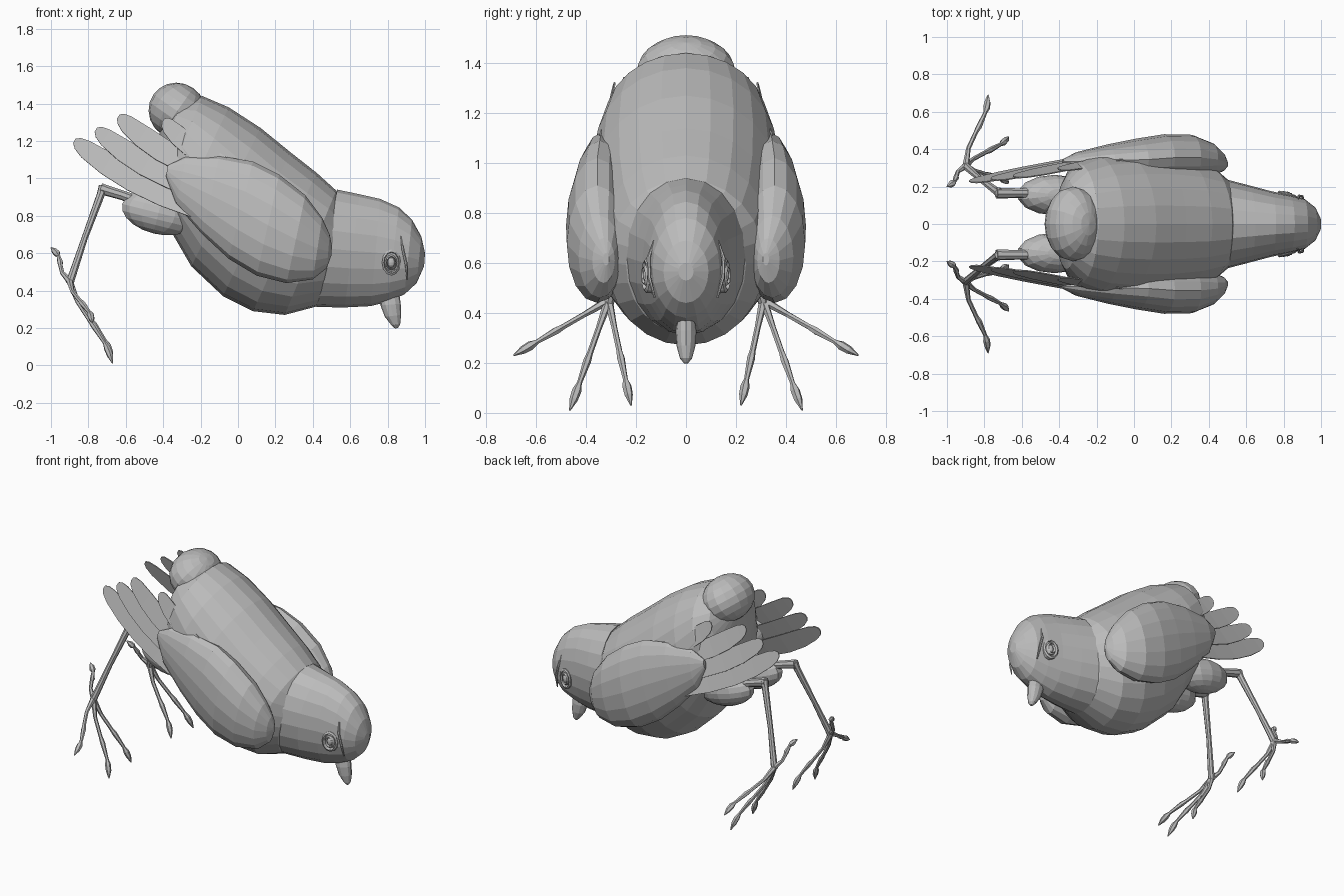
import bpy, bmesh, math
from mathutils import Vector

cube = bpy.data.objects.get("Cube")
if cube:
    bpy.data.objects.remove(cube)

grey = bpy.data.materials.new("plain_grey")
grey.use_nodes = True
grey.diffuse_color = (0.5, 0.5, 0.5, 1)
grey.node_tree.nodes["Principled BSDF"].inputs["Base Color"].default_value = (0.5, 0.5, 0.5, 1)


def make_object(name, bm):
    bmesh.ops.recalc_face_normals(bm, faces=bm.faces)
    mesh = bpy.data.meshes.new(name)
    bm.to_mesh(mesh)
    bm.free()
    mesh.materials.append(grey)
    obj = bpy.data.objects.new(name, mesh)
    bpy.context.collection.objects.link(obj)
    return obj


def skin_rings(name, rings):
    """Join a row of equal rings into a closed solid."""
    bm = bmesh.new()
    rows = [[bm.verts.new(p) for p in ring] for ring in rings]
    n = len(rows[0])
    for a, b in zip(rows, rows[1:]):
        for i in range(n):
            j = (i + 1) % n
            bm.faces.new((a[i], a[j], b[j], b[i]))
    bm.faces.new(rows[0])
    bm.faces.new(rows[-1])
    return make_object(name, bm)


def loft(name, stations, sides=24, side=1):
    """Elliptic sections: top x, top z, bottom x, bottom z, centre y, half width."""
    rings = []
    for tx, tz, bx, bz, cy, w in stations:
        ring = []
        for i in range(sides):
            a = math.tau * i / sides
            k = (1 + math.cos(a)) / 2
            ring.append((bx + (tx - bx) * k, side * (cy + w * math.sin(a)), bz + (tz - bz) * k))
        rings.append(ring)
    return skin_rings(name, rings)


def tube(name, points, radii, side=1, sides=8):
    pts = [Vector((x, side * y, z)) for x, y, z in points]
    rings = []
    for i, p in enumerate(pts):
        t = (pts[min(i + 1, len(pts) - 1)] - pts[max(i - 1, 0)]).normalized()
        u = t.cross(Vector((0.3, 1, 0.1))).normalized()
        v = t.cross(u)
        rings.append([p + radii[i] * (u * math.cos(math.tau * k / sides) + v * math.sin(math.tau * k / sides))
                      for k in range(sides)])
    return skin_rings(name, rings)


def ellipsoid(name, centre, radii, tilt=0, u=16, v=10):
    bm = bmesh.new()
    bmesh.ops.create_uvsphere(bm, u_segments=u, v_segments=v, radius=1)
    for p in bm.verts:
        p.co = Vector(p.co[i] * radii[i] for i in range(3))
    obj = make_object(name, bm)
    obj.location = centre
    obj.rotation_euler.y = tilt
    return obj


# Body, sloping from the raised rump down to the breast
loft("body", [
    (-0.38, 1.36, -0.42, 1.25, 0, 0.08),
    (-0.30, 1.42, -0.42, 1.08, 0, 0.24),
    (-0.19, 1.44, -0.41, 0.90, 0, 0.325),
    (-0.05, 1.38, -0.36, 0.72, 0, 0.365),
    (0.12, 1.27, -0.25, 0.53, 0, 0.38),
    (0.28, 1.14, -0.08, 0.37, 0, 0.375),
    (0.42, 1.03, 0.08, 0.29, 0, 0.355),
    (0.525, 0.935, 0.25, 0.27, 0, 0.315),
    (0.56, 0.87, 0.42, 0.315, 0, 0.24),
    (0.58, 0.78, 0.50, 0.40, 0, 0.15)])

# Head with a wide neck
loft("head", [
    (0.53, 0.94, 0.42, 0.312, 0, 0.243),
    (0.65, 0.915, 0.57, 0.31, 0, 0.208),
    (0.76, 0.89, 0.71, 0.317, 0, 0.175),
    (0.86, 0.845, 0.80, 0.34, 0, 0.155),
    (0.93, 0.78, 0.89, 0.38, 0, 0.135),
    (0.98, 0.69, 0.955, 0.44, 0, 0.09),
    (1.0, 0.60, 0.995, 0.53, 0, 0.03)], sides=20)

# Tail stump and beak
ellipsoid("tail_stump", (-0.325, 0, 1.36), (0.155, 0.2, 0.15), math.radians(35))
loft("beak", [
    (0.86, 0.40, 0.745, 0.38, 0, 0.034),
    (0.87, 0.33, 0.762, 0.32, 0, 0.042),
    (0.872, 0.27, 0.785, 0.26, 0, 0.037),
    (0.867, 0.22, 0.82, 0.215, 0, 0.024),
    (0.855, 0.20, 0.84, 0.197, 0, 0.008)], sides=12)


def feather(name, root, tip, width, inset, side):
    """Thin blade with a rounded end, bowed down, its upper edge leaning inward."""
    bm = bmesh.new()
    a, b = Vector(root), Vector(tip)
    d = (b - a).normalized()
    across = Vector((-d.y, d.x))
    rows = []
    for t, k in ((0, 0.7), (0.25, 0.9), (0.5, 1), (0.72, 0.95), (0.9, 0.75), (0.97, 0.5), (1, 0.2)):
        c = a.lerp(b, t) + across * 0.1 * t * (1 - t)
        row = []
        for e in (-0.5, 0.5):
            p = c + across * width * k * e
            lean = inset - 0.35 * width * k * e
            row.append(bm.verts.new((p.x, side * (0.36 + 0.2 * (p.x + 0.2) - lean), p.y)))
        rows.append(row)
    for p, q in zip(rows, rows[1:]):
        bm.faces.new((p[0], p[1], q[1], q[0]))
    obj = make_object(name, bm)
    mod = obj.modifiers.new("thickness", 'SOLIDIFY')
    mod.thickness = 0.006
    mod.offset = 0


for side, label in ((1, "left"), (-1, "right")):
    # Folded wing
    loft(label + "_wing", [
        (-0.375, 1.07, -0.385, 1.01, 0.335, 0.012),
        (-0.28, 1.115, -0.33, 0.86, 0.335, 0.05),
        (-0.10, 1.12, -0.19, 0.70, 0.34, 0.085),
        (0.08, 1.09, -0.05, 0.57, 0.345, 0.112),
        (0.22, 1.02, 0.10, 0.48, 0.355, 0.125),
        (0.36, 0.91, 0.26, 0.44, 0.355, 0.122),
        (0.45, 0.79, 0.40, 0.46, 0.345, 0.085),
        (0.49, 0.70, 0.475, 0.52, 0.33, 0.045),
        (0.502, 0.64, 0.50, 0.59, 0.32, 0.012)], sides=16, side=side)

    # Flight feathers fanned behind the wing, shingled
    blades = [((-0.22, 0.83), (-0.875, 1.20), 0.13), ((-0.2, 0.93), (-0.76, 1.26), 0.125),
              ((-0.15, 1.02), (-0.64, 1.33), 0.125), ((-0.08, 1.08), (-0.40, 1.31), 0.11)]
    for i, (root, tip, width) in enumerate(blades):
        feather(f"{label}_feather_{i + 1}", root, tip, width, 0.01 * i, side)

    # Thigh, shin and shank
    ellipsoid(label + "_thigh", (-0.425, side * 0.155, 0.815), (0.205, 0.108, 0.113), math.radians(14), 14, 10)
    tube(label + "_shin", [(-0.55, 0.165, 0.885), (-0.62, 0.165, 0.91), (-0.735, 0.165, 0.945)],
         [0.028, 0.026, 0.03], side)
    tube(label + "_shank", [(-0.72, 0.165, 0.955), (-0.735, 0.175, 0.91), (-0.82, 0.24, 0.68), (-0.9, 0.31, 0.44)],
         [0.026, 0.022, 0.017, 0.022], side)

    # Toes: thin bones with knuckles and a swollen claw
    ankle = Vector((-0.9, 0.31, 0.45))
    tips = {"outer": (-0.78, 0.69, 0.23), "middle": (-0.67, 0.465, 0.01),
            "inner": (-0.67, 0.22, 0.03), "back": (-1.0, 0.2, 0.63)}
    for toe, tip in tips.items():
        path = []
        for t in (0, 0.25, 0.48, 0.55, 0.75, 0.82, 0.9, 1):
            p = ankle.lerp(Vector(tip), t)
            p.x -= 0.015 * math.sin(math.tau * t)
            path.append(p)
        tube(f"{label}_{toe}_toe", path, [0.018, 0.012, 0.012, 0.016, 0.01, 0.019, 0.017, 0.003], side, 6)

    # Eye rings, pupil and brow
    for part, outer, inner, depth in (("eye_rim", 0.07, 0.045, 0.012), ("eye_ring", 0.042, 0.025, 0.016)):
        rings = []
        for i in range(13):
            a = math.tau * i / 12
            rings.append([(0.82 + 0.72 * r * math.cos(a), side * (0.155 + h - 0.2 * r * math.cos(a)),
                           0.55 + r * math.sin(a))
                          for r, h in ((outer, -0.02), (outer, depth * 0.4), ((outer + inner) / 2, depth), (inner, -0.02))])
        skin_rings(f"{label}_{part}", rings)
    ellipsoid(label + "_pupil", (0.82, side * 0.157, 0.55), (0.02, 0.016, 0.028), 0, 10, 6)
    tube(label + "_brow", [(0.872, 0.128, 0.69), (0.882, 0.15, 0.62), (0.9, 0.147, 0.54), (0.905, 0.125, 0.46)],
         [0.004, 0.008, 0.008, 0.004], side, 6)
